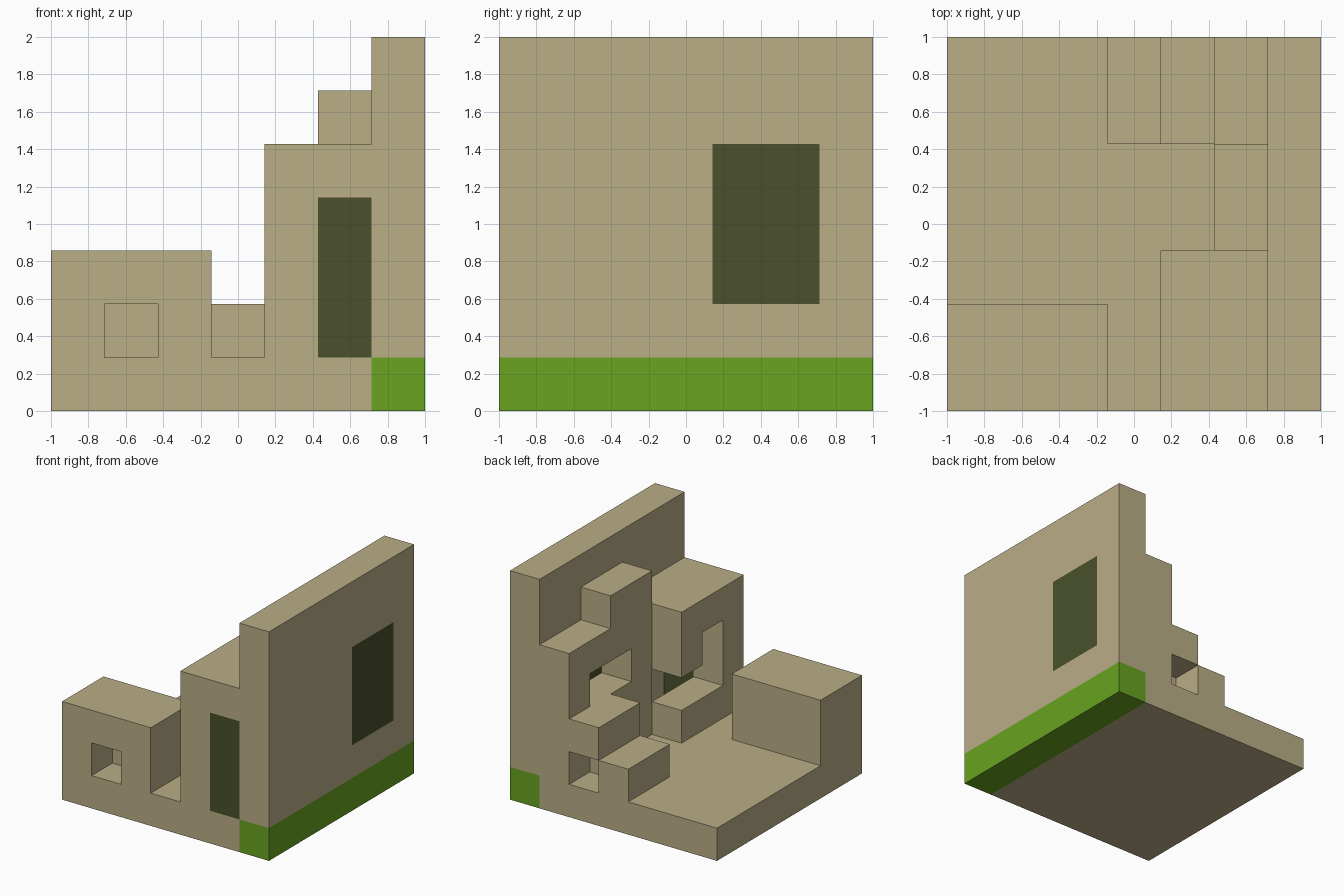
import bpy
import bmesh
from itertools import product
from mathutils import Vector

cube = bpy.data.objects.get("Cube")
if cube:
    bpy.data.objects.remove(cube, do_unlink=True)

N = 7                  # blocks along each side
UNIT = 2 / N


def material(name, rgb):
    mat = bpy.data.materials.new(name)
    mat.use_nodes = True
    color = (*rgb, 1)
    mat.diffuse_color = color
    bsdf = mat.node_tree.nodes["Principled BSDF"]
    bsdf.inputs["Base Color"].default_value = color
    bsdf.inputs["Roughness"].default_value = 1
    return mat


SAND = material("sand", (0.49, 0.425, 0.245))
GREEN = material("grass_green", (0.138, 0.366, 0.015))
OLIVE = material("dark_olive", (0.068, 0.082, 0.024))


def cells(x, y, z):
    """Block positions in a box, given as start and end on each axis."""
    return set(product(range(*x), range(*y), range(*z)))


parts = {}


def part(name, mat, solid, *voids):
    parts[name] = (mat, solid.difference(*voids))


# Ground slab and its green border strip
part("floor", SAND, cells((0, 6), (0, N), (0, 1)))
part("green_border", GREEN, cells((6, N), (0, N), (0, 1)))

# Tall side wall with its window
window = cells((6, N), (4, 6), (2, 5))
part("side_wall", SAND, cells((6, N), (0, N), (1, N)), window)
part("window", OLIVE, window)

# Low block with a niche in the front
part("low_block", SAND, cells((0, 3), (0, 2), (1, 3)),
     cells((1, 2), (0, 1), (1, 2)))

# Hollow front room with a door and a side opening over a sill
door = cells((5, 6), (0, 1), (1, 4))
part("front_room", SAND, cells((4, 6), (0, 3), (1, 5)), door,
     cells((5, 6), (1, 3), (1, 4)),
     cells((4, 5), (1, 2), (2, 4)),
     cells((4, 5), (2, 3), (2, 3)))
part("door", OLIVE, door)

# Tower and upper landing, with the opening in front of the window
opening = cells((5, 6), (4, 6), (3, 4))
part("tower", SAND, cells((5, 6), (3, 5), (1, 6)), opening)
part("upper_landing", SAND, cells((5, 6), (5, N), (1, 5)), opening)

# Lower steps at the back, the middle one with a niche
part("middle_step", SAND, cells((4, 5), (5, N), (1, 3)),
     cells((4, 5), (6, N), (1, 2)))
part("bottom_step", SAND, cells((3, 4), (5, N), (1, 2)))

occupied = set().union(*(blocks for _, blocks in parts.values()))


def build(name, mat, blocks):
    """Make a part from the faces that are not against another block."""
    bm = bmesh.new()
    for block in sorted(blocks):
        for axis, side in product(range(3), (0, 1)):
            step = [0, 0, 0]
            step[axis] = 2 * side - 1
            if tuple(a + b for a, b in zip(block, step)) in occupied:
                continue
            u, v = Vector(), Vector()
            u[(axis + 1) % 3] = v[(axis + 2) % 3] = 1
            if not side:
                u, v = v, u
            corner = Vector(block)
            corner[axis] += side
            quad = (corner, corner + u, corner + u + v, corner + v)
            bm.faces.new([bm.verts.new(
                (p.x * UNIT - 1, p.y * UNIT - 1, p.z * UNIT)) for p in quad])
    bmesh.ops.remove_doubles(bm, verts=bm.verts, dist=0.001)
    mesh = bpy.data.meshes.new(name)
    bm.to_mesh(mesh)
    bm.free()
    mesh.materials.append(mat)
    bpy.context.collection.objects.link(bpy.data.objects.new(name, mesh))


for name, (mat, blocks) in parts.items():
    build(name, mat, blocks)
